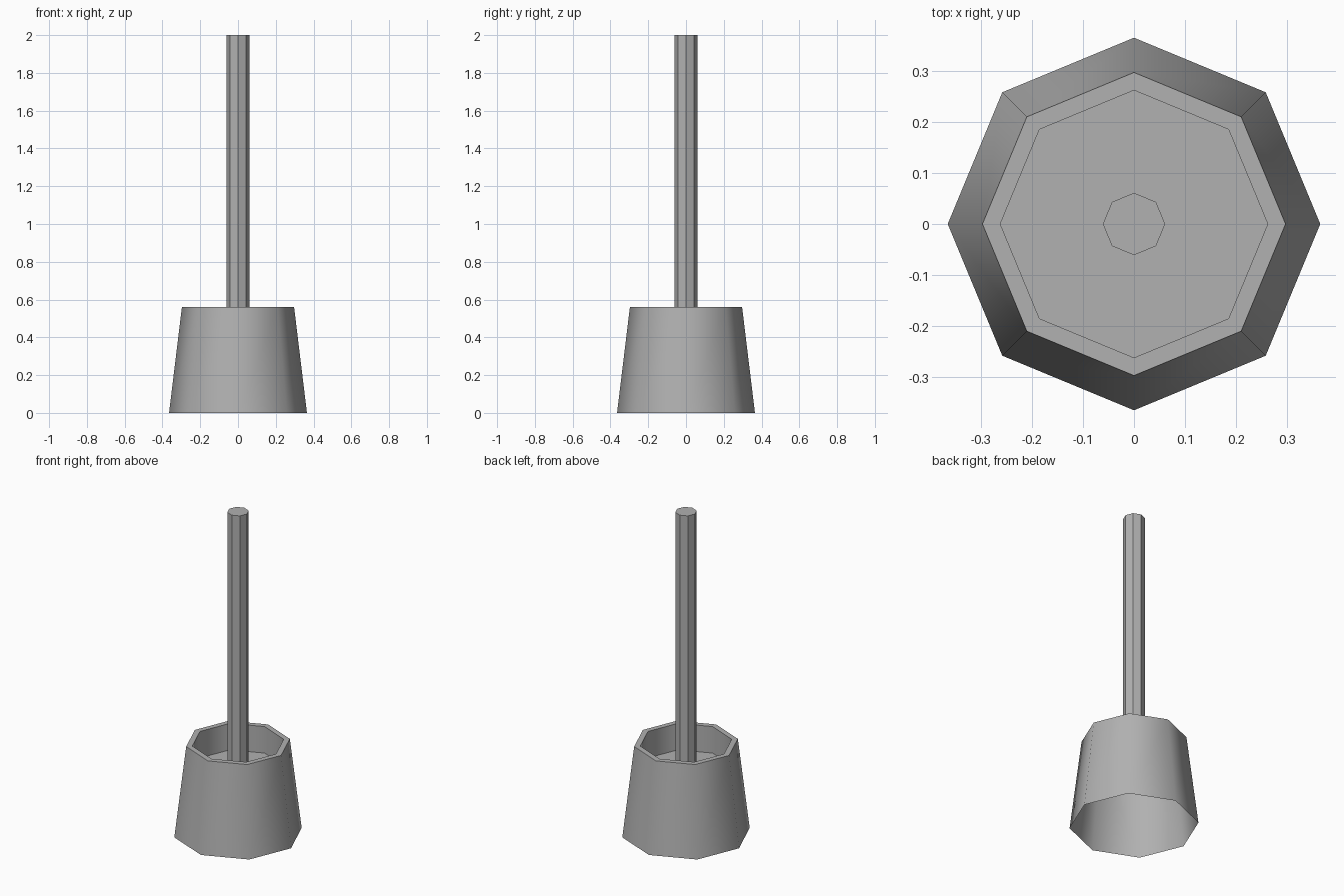
import bpy, bmesh
from math import cos, sin, pi, radians

if "Cube" in bpy.data.objects:
    bpy.data.objects.remove(bpy.data.objects["Cube"])

SIDES = 8

# Mid grey shared by both parts
grey = bpy.data.materials.new("dark_grey")
grey.diffuse_color = (0.44, 0.44, 0.44, 1)
grey.use_nodes = True
grey.node_tree.nodes["Principled BSDF"].inputs["Base Color"].default_value = grey.diffuse_color


def lathe(name, profile, smooth_angle):
    """Eight-sided surface from (radius, z) rings, capped at the last ring."""
    bm = bmesh.new()
    rings = [[bm.verts.new((r * cos(2 * pi * i / SIDES), r * sin(2 * pi * i / SIDES), z))
              for i in range(SIDES)] for r, z in profile]
    for a, b in zip(rings, rings[1:]):
        for i in range(SIDES):
            j = (i + 1) % SIDES
            bm.faces.new((a[i], a[j], b[j], b[i]))
    bm.faces.new(rings[-1])
    mesh = bpy.data.meshes.new(name)
    bm.to_mesh(mesh)
    bm.free()
    mesh.materials.append(grey)
    obj = bpy.data.objects.new(name, mesh)
    bpy.context.collection.objects.link(obj)
    bpy.ops.object.select_all(action='DESELECT')
    obj.select_set(True)
    bpy.context.view_layer.objects.active = obj
    if smooth_angle:
        bpy.ops.object.shade_smooth_by_angle(angle=radians(smooth_angle))
    return obj


# Tapered base, open underneath: outer wall, rim, inner wall, recessed floor
FLOOR_Z = 0.395
lathe("base", [(0.365, 0), (0.297, 0.56), (0.262, 0.56), (0.262, FLOOR_Z)], 60)

# Flat-sided post standing on the recessed floor
lathe("post", [(0.061, FLOOR_Z), (0.061, 2.0)], 0)
